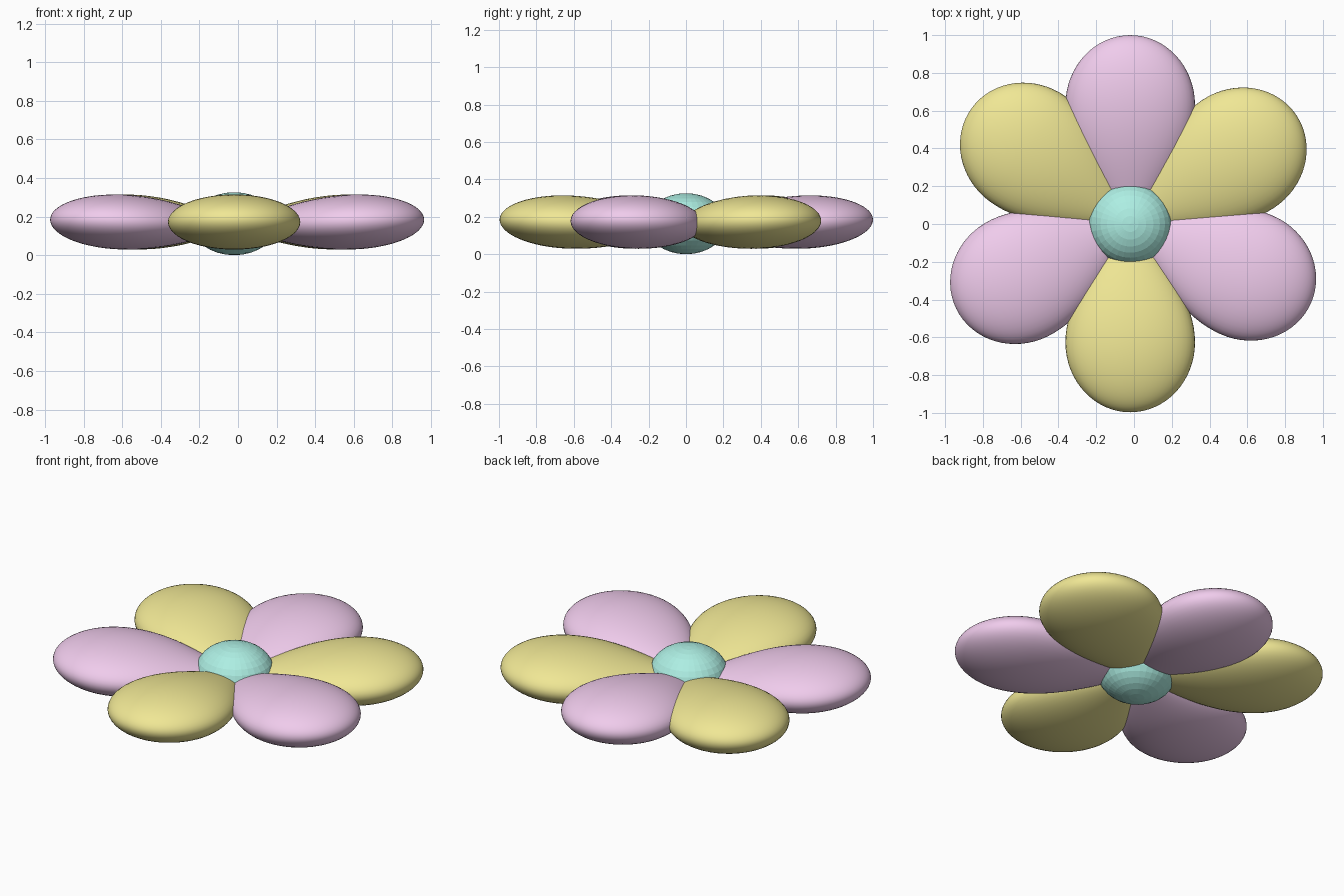
import bpy, bmesh
from math import asin, cos, sin, pi, radians
from mathutils import Matrix

if "Cube" in bpy.data.objects:
    bpy.data.objects.remove(bpy.data.objects["Cube"])


def material(name, rgb):
    m = bpy.data.materials.new(name)
    m.diffuse_color = (*rgb, 1)
    m.use_nodes = True
    m.node_tree.nodes["Principled BSDF"].inputs["Base Color"].default_value = m.diffuse_color
    return m


PINK = material("pink", (0.87, 0.60, 0.84))
YELLOW = material("yellow", (0.87, 0.80, 0.30))
TEAL = material("teal", (0.42, 0.86, 0.77))
CX = -0.02  # flower axis


def add_object(name, bm, mat, smooth):
    for f in bm.faces:
        f.smooth = smooth
    me = bpy.data.meshes.new(name)
    bm.to_mesh(me)
    bm.free()
    ob = bpy.data.objects.new(name, me)
    bpy.context.collection.objects.link(ob)
    me.materials.append(mat)


def petal(name, angle, dist, mat):
    """Teardrop petal: rounded outer end, tapering to the flower axis."""
    bm = bmesh.new()
    bmesh.ops.create_uvsphere(bm, u_segments=48, v_segments=32, radius=1,
                              matrix=Matrix.Rotation(pi / 2, 4, 'Y'))
    for v in bm.verts:
        t = max(-1, min(1, v.co.x))
        v.co.x = 0.37 * t if t > 0 else dist * asin(t) / (pi / 2)
        v.co.y *= 0.343
        v.co.z *= 0.142
    a = radians(angle)
    place = (Matrix.Translation((CX + dist * cos(a), dist * sin(a), 0.172))
             @ Matrix.Rotation(a, 4, 'Z')
             @ Matrix.Rotation(radians(-2.3), 4, 'Y'))
    bmesh.ops.transform(bm, matrix=place, verts=bm.verts)
    add_object(name, bm, mat, True)


# Six petals: direction, distance to widest point
petals = [(90, 0.63), (143.8, 0.67), (206, 0.655),
          (270, 0.627), (336.4, 0.675), (33, 0.682)]
for i, (ang, dist) in enumerate(petals):
    petal(f"petal_{i + 1}", ang, dist, YELLOW if i % 2 else PINK)

# Faceted flower centre
bm = bmesh.new()
bmesh.ops.create_uvsphere(bm, u_segments=32, v_segments=16, radius=1)
bmesh.ops.transform(bm, verts=bm.verts,
                    matrix=Matrix.Translation((CX, 0, 0.163))
                    @ Matrix.Diagonal((0.222, 0.215, 0.163, 1)))
add_object("flower_centre", bm, TEAL, False)
